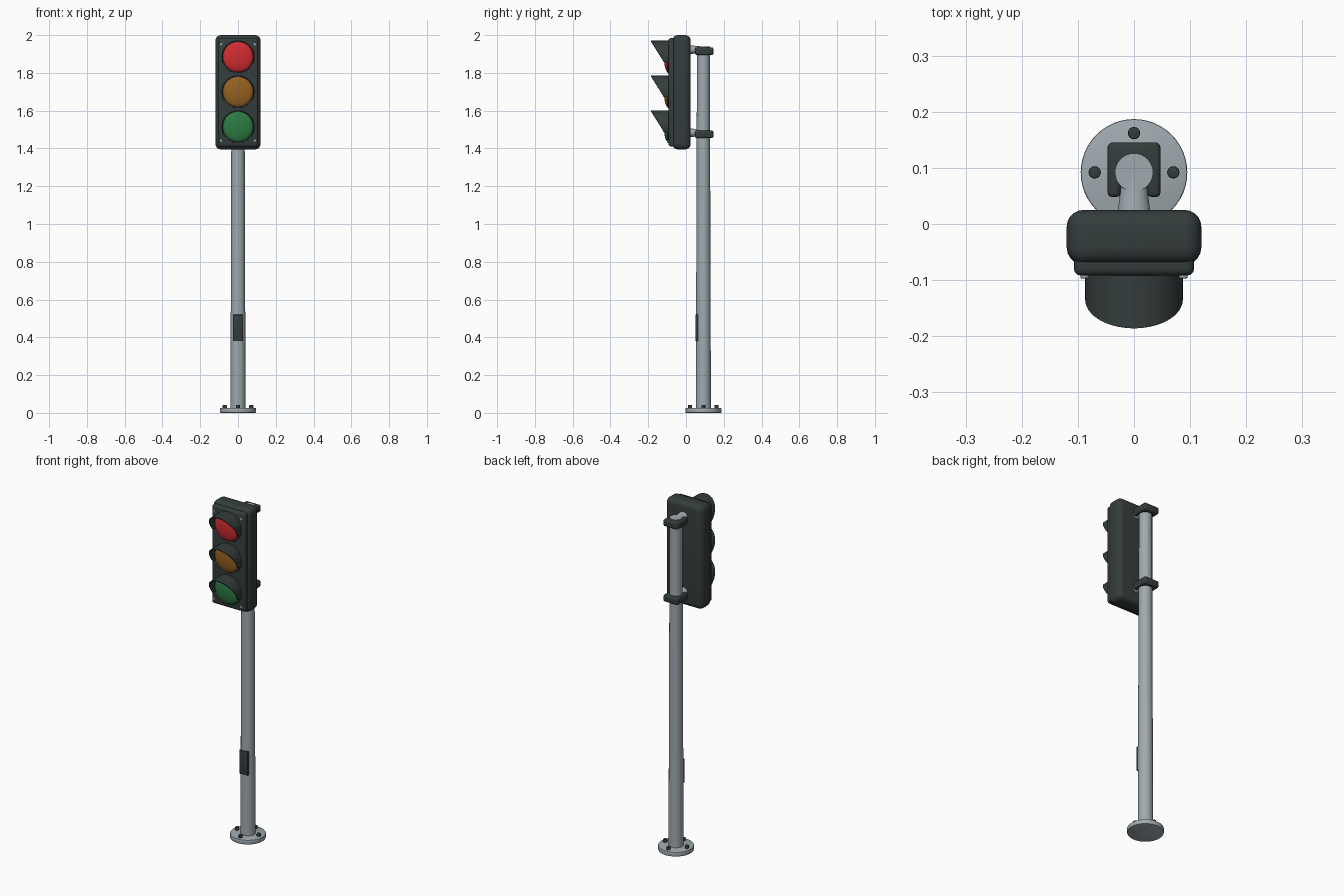
import bpy, bmesh, math
from mathutils import Matrix, Vector

if "Cube" in bpy.data.objects:
    bpy.data.objects.remove(bpy.data.objects["Cube"])


def material(name, rgb):
    m = bpy.data.materials.new(name)
    m.use_nodes = True
    m.diffuse_color = (*rgb, 1)
    m.node_tree.nodes["Principled BSDF"].inputs["Base Color"].default_value = (*rgb, 1)
    return m


dark = material("dark housing", (0.035, 0.046, 0.046))
steel = material("galvanised grey", (0.35, 0.40, 0.43))
red = material("red lens", (0.65, 0.025, 0.03))
amber = material("amber lens", (0.30, 0.12, 0.015))
green = material("green lens", (0.025, 0.20, 0.055))

POLE_Y = 0.092
FACE_Y = -0.092
FORWARD = Matrix.Rotation(math.pi / 2, 4, 'X')   # local +z becomes -y


def finish(name, bm, mat, bevel=0, segments=3):
    bmesh.ops.recalc_face_normals(bm, faces=bm.faces)
    mesh = bpy.data.meshes.new(name)
    bm.to_mesh(mesh)
    bm.free()
    mesh.materials.append(mat)
    ob = bpy.data.objects.new(name, mesh)
    bpy.context.collection.objects.link(ob)
    bpy.ops.object.select_all(action='DESELECT')
    bpy.context.view_layer.objects.active = ob
    ob.select_set(True)
    if bevel:
        mod = ob.modifiers.new("rounded edges", 'BEVEL')
        mod.width, mod.segments = bevel, segments
        mod.limit_method = 'ANGLE'
        bpy.ops.object.modifier_apply(modifier=mod.name)
    bpy.ops.object.shade_smooth_by_angle(angle=math.radians(35))
    return ob


def box(name, low, high, mat, bevel=0, segments=3):
    low, high = Vector(low), Vector(high)
    bm = bmesh.new()
    bmesh.ops.create_cube(bm, size=1, matrix=Matrix.Translation((low + high) / 2)
                          @ Matrix.Diagonal((*(high - low), 1)))
    return finish(name, bm, mat, bevel, segments)


def cone(name, start, length, r1, r2, mat, turn=Matrix(), bevel=0, sides=32):
    bm = bmesh.new()
    bmesh.ops.create_cone(bm, cap_ends=True, segments=sides, radius1=r1, radius2=r2,
                          depth=length, matrix=Matrix.Translation(start) @ turn
                          @ Matrix.Translation((0, 0, length / 2)))
    return finish(name, bm, mat, bevel, 2)


# Base flange, anchor bolts, pole and access door
cone("base_flange", (0, POLE_Y, 0), 0.026, 0.095, 0.095, steel, bevel=0.003, sides=48)
for i in range(4):
    a = i * math.pi / 2
    cone(f"anchor_bolt_{i + 1}", (0.07 * math.cos(a), POLE_Y + 0.07 * math.sin(a), 0.02),
         0.022, 0.011, 0.011, dark, bevel=0.003, sides=16)
cone("pole", (0, POLE_Y, 0.02), 1.92, 0.04, 0.034, steel)
box("access_door", (-0.027, 0.049, 0.38), (0.027, 0.08, 0.52), dark, 0.003, 2)

# Signal head
box("housing", (-0.12, -0.072, 1.395), (0.12, 0.025, 2.0), dark, 0.03, 5)
box("front_panel", (-0.107, FACE_Y, 1.41), (0.107, -0.05, 1.985), dark, 0.012, 3)

for x in (-0.088, 0.088):
    for z in (1.44, 1.952):
        cone("panel_screw", (x, -0.088, z), 0.009, 0.008, 0.008, steel, FORWARD, 0.002, 12)


def visor(name, z, radius=0.087, rows=32):
    """Open hood: an arc of tube with a sloping front cut."""
    bm = bmesh.new()
    pairs = []
    for i in range(rows + 1):
        a = math.radians(-19 + 218 * i / rows)
        x, dz = radius * math.cos(a), radius * math.sin(a)
        tip = -0.186 + 0.59 * (radius - dz)
        pairs.append([bm.verts.new((x, y, z + dz)) for y in (-0.085, tip)])
    for p, q in zip(pairs, pairs[1:]):
        bm.faces.new((p[0], p[1], q[1], q[0]))
    ob = finish(name, bm, dark)
    mod = ob.modifiers.new("wall", 'SOLIDIFY')
    mod.thickness, mod.offset = 0.005, -1
    # keep the wall inside the outer radius
    if ob.data.polygons[rows // 2].normal.z < 0:
        mod.offset = 1
    bpy.ops.object.modifier_apply(modifier=mod.name)
    bpy.ops.object.shade_smooth_by_angle(angle=math.radians(35))


# Lamps: bezel, domed lens and hood
for label, z, mat in (("red", 1.885, red), ("amber", 1.70, amber), ("green", 1.515, green)):
    cone(label + "_bezel", (0, -0.08, z), 0.017, 0.087, 0.087, dark, FORWARD, 0.002, 48)
    bm = bmesh.new()
    bmesh.ops.create_uvsphere(bm, u_segments=40, v_segments=20, radius=0.081,
                              matrix=Matrix.Translation((0, -0.095, z)) @ FORWARD
                              @ Matrix.Diagonal((1, 1, 0.27, 1)))
    finish(label + "_lens", bm, mat)
    visor(label + "_visor", z)

# Mounting brackets: tapered arm and U-shaped pole clamp
CLAMP = [(-0.047, 0.048), (-0.024, 0.048), (-0.024, 0.1), (0.024, 0.1),
         (0.024, 0.048), (0.047, 0.048), (0.047, 0.145), (-0.047, 0.145)]
for label, z in (("upper", 1.915), ("lower", 1.475)):
    bm = bmesh.new()
    face = bm.faces.new([bm.verts.new((x, y, z - 0.02)) for x, y in CLAMP])
    up = bmesh.ops.extrude_face_region(bm, geom=[face])["geom"]
    bmesh.ops.translate(bm, vec=(0, 0, 0.04),
                        verts=[v for v in up if isinstance(v, bmesh.types.BMVert)])
    finish(label + "_clamp", bm, dark, 0.008, 3)
    flat = Matrix.Diagonal((1, 1, 0.8, 1))
    cone(label + "_arm", (0, 0.105, z + 0.008), 0.09, 0.018, 0.03, steel, flat @ FORWARD)
